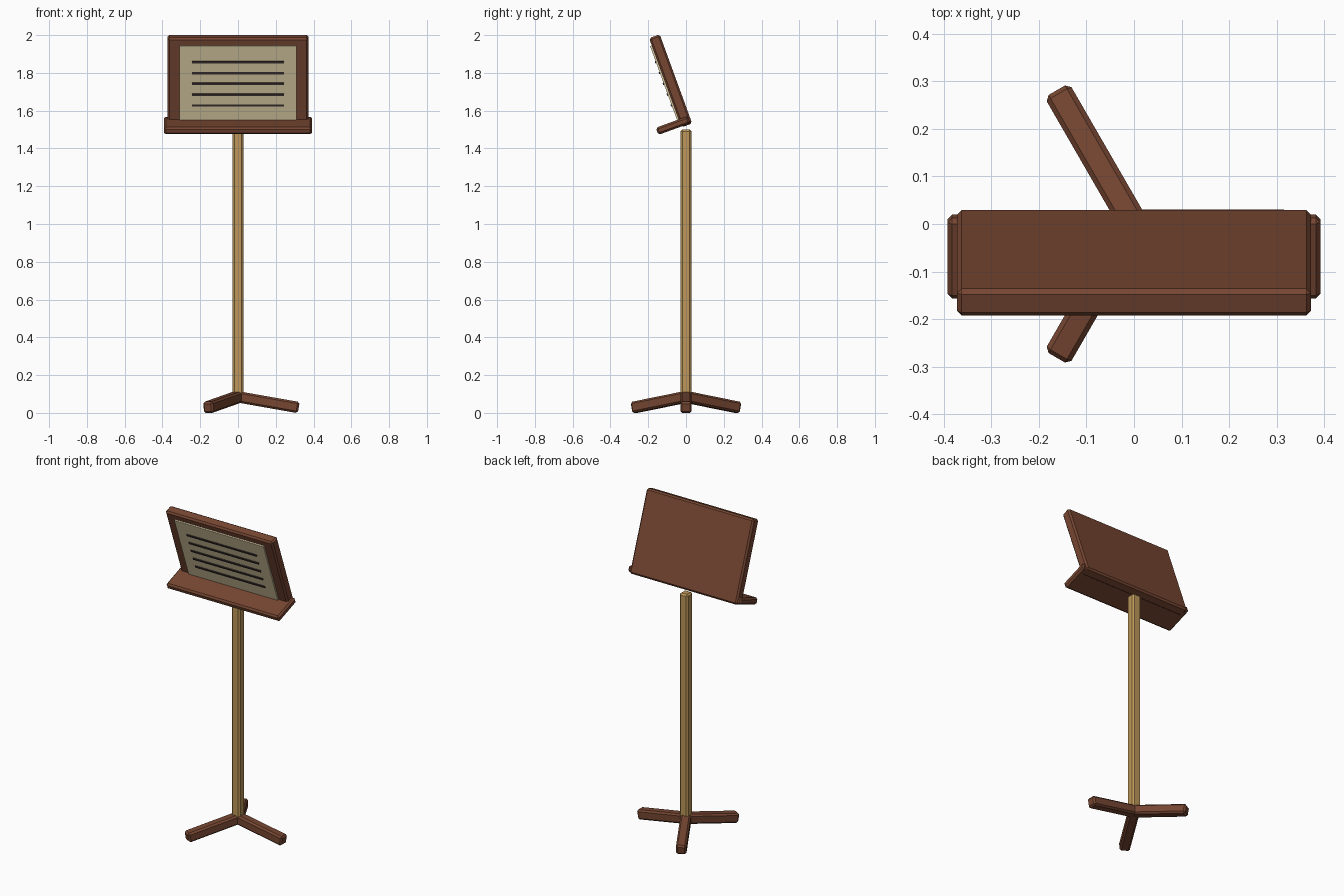
import bpy, bmesh
from math import radians, cos, sin
from mathutils import Vector, Matrix

if "Cube" in bpy.data.objects:
    bpy.data.objects.remove(bpy.data.objects["Cube"])


def material(name, rgb):
    m = bpy.data.materials.new(name)
    m.diffuse_color = (*rgb, 1)
    m.use_nodes = True
    m.node_tree.nodes["Principled BSDF"].inputs["Base Color"].default_value = m.diffuse_color
    return m


WOOD = material("brown wood", (0.18, 0.061, 0.031))
BRASS = material("brass", (0.51, 0.31, 0.10))
PAPER = material("cream paper", (0.68, 0.58, 0.36))
INK = material("dark ink", (0.045, 0.03, 0.03))


def box(name, size, loc, mat, rot=(0, 0, 0), bevel=0.0):
    """Flat-shaded box with optional single-step chamfer."""
    bm = bmesh.new()
    bmesh.ops.create_cube(bm, size=1, matrix=Matrix.Diagonal((*size, 1)))
    if bevel:
        bmesh.ops.bevel(bm, geom=bm.edges[:], offset=bevel, segments=1,
                        affect='EDGES')
    me = bpy.data.meshes.new(name)
    bm.to_mesh(me)
    bm.free()
    me.materials.append(mat)
    ob = bpy.data.objects.new(name, me)
    ob.location = loc
    ob.rotation_euler = rot
    bpy.context.collection.objects.link(ob)
    return ob


# Post
box("post", (0.058, 0.058, 1.42), (0, 0, 0.79), BRASS, bevel=0.01)

# Three sloping feet
for i in range(3):
    a = radians(120 * i)
    box(f"foot_{i + 1}", (0.328, 0.06, 0.06),
        (0.16 * cos(a), 0.16 * sin(a), 0.0565), WOOD,
        (0, radians(10), a), 0.01)

# Tilted desk and the ledge at right angles to it
tilt = (radians(20), 0, 0)
turn = Matrix.Rotation(tilt[0], 3, 'X')
centre = Vector((0, -0.0815, 1.758))
box("desk_panel", (0.745, 0.06, 0.502), centre, WOOD, tilt, 0.01)
box("ledge", (0.785, 0.18, 0.04), (0, -0.0685, 1.5215), WOOD, tilt, 0.01)

# Sheet and its five ruled lines
box("sheet", (0.62, 0.009, 0.42), centre + turn @ Vector((0, -0.0345, 0)),
    PAPER, tilt)
for i in range(5):
    box(f"sheet_line_{i + 1}", (0.485, 0.006, 0.012),
        centre + turn @ Vector((0, -0.041, 0.061 * (i - 2) - 0.002)),
        INK, tilt)
